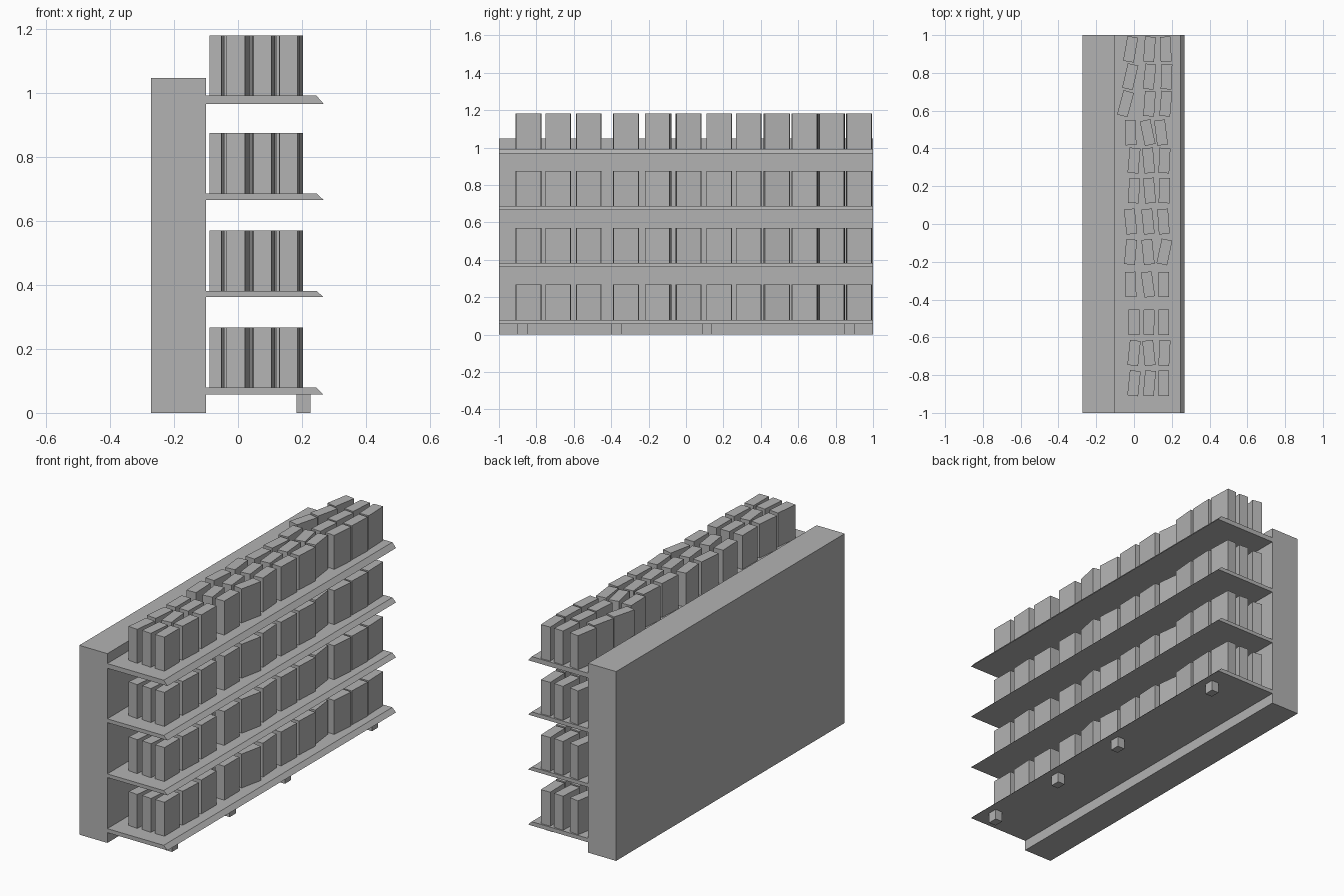
import bpy
import bmesh
from math import radians
from mathutils import Matrix

default_cube = bpy.data.objects.get("Cube")
if default_cube:
    bpy.data.objects.remove(default_cube, do_unlink=True)

# One plain grey for the whole display
grey = bpy.data.materials.new("plain grey")
grey.use_nodes = True
colour = (0.45, 0.45, 0.45, 1)
grey.diffuse_color = colour
grey.node_tree.nodes["Principled BSDF"].inputs["Base Color"].default_value = colour


def finish(name, bm):
    """Turn a bmesh into a named, flat shaded object."""
    bmesh.ops.recalc_face_normals(bm, faces=bm.faces)
    mesh = bpy.data.meshes.new(name)
    bm.to_mesh(mesh)
    bm.free()
    mesh.materials.append(grey)
    obj = bpy.data.objects.new(name, mesh)
    bpy.context.scene.collection.objects.link(obj)
    return obj


def block(name, size, centre, turn=0):
    """Box of a given size, turned about its vertical axis."""
    bm = bmesh.new()
    matrix = (Matrix.Translation(centre)
              @ Matrix.Rotation(radians(turn), 4, "Z")
              @ Matrix.Diagonal((*size, 1)))
    bmesh.ops.create_cube(bm, size=1, matrix=matrix)
    return finish(name, bm)


def extrude_along_y(name, profile, start, end):
    """Sweep an (x, z) profile along the length of the unit."""
    bm = bmesh.new()
    face = bm.faces.new([bm.verts.new((x, start, z)) for x, z in profile])
    swept = bmesh.ops.extrude_face_region(bm, geom=[face])["geom"]
    moved = [v for v in swept if isinstance(v, bmesh.types.BMVert)]
    bmesh.ops.translate(bm, verts=moved, vec=(0, end - start, 0))
    return finish(name, bm)


# Tall back panel, along the whole length
panel_back, panel_face, panel_height = -0.272, -0.1, 1.048
block("back_panel",
      (panel_face - panel_back, 2, panel_height),
      ((panel_back + panel_face) / 2, 0, panel_height / 2))

# Layout of the goods on each shelf, one line per row along the length:
# y, then x of the three columns, then their turns in degrees
rows = [
    (0.925, (-0.018, 0.082, 0.168), (-10, -4, 2)),
    (0.78, (-0.02, 0.082, 0.172), (-13, -6, -2)),
    (0.637, (-0.045, 0.082, 0.168), (-15, -4, -5)),
    (0.484, (-0.018, 0.072, 0.143), (2, 12, 7)),
    (0.336, (0, 0.077, 0.161), (-5, 5, -3)),
    (0.177, (0, 0.082, 0.161), (-3, 5, -2)),
    (0.013, (-0.018, 0.074, 0.156), (6, 6, 4)),
    (-0.148, (-0.018, 0.074, 0.161), (-5, 6, -12)),
    (-0.32, (-0.018, 0.074, 0.158), (2, 8, 0)),
    (-0.52, (0, 0.079, 0.158), (0, -1, 0)),
    (-0.683, (0, 0.079, 0.161), (-6, 6, -3)),
    (-0.843, (0, 0.082, 0.158), (-6, -5, 0)),
]
carton = (0.057, 0.133, 0.188)

# Four shelves with a sloped front lip, each carrying the same cartons
shelf_levels = [(0.057, 0.079), (0.362, 0.382), (0.666, 0.687), (0.967, 0.993)]
for level, (bottom, top) in enumerate(shelf_levels, start=1):
    lip = [(panel_face, bottom), (0.268, bottom), (0.245, top), (panel_face, top)]
    extrude_along_y(f"shelf_{level}", lip, -1, 1)
    for row, (y, columns, turns) in enumerate(rows, start=1):
        for column, (x, turn) in enumerate(zip(columns, turns), start=1):
            block(f"carton_{level}_{row}_{column}", carton,
                  (x, y, top + carton[2] / 2), turn)

# Short feet under the front edge of the lowest shelf
foot_height = shelf_levels[0][0]
for number, y in enumerate((-0.875, -0.37, 0.113, 0.875), start=1):
    block(f"foot_{number}", (0.044, 0.054, foot_height),
          (0.205, y, foot_height / 2))
